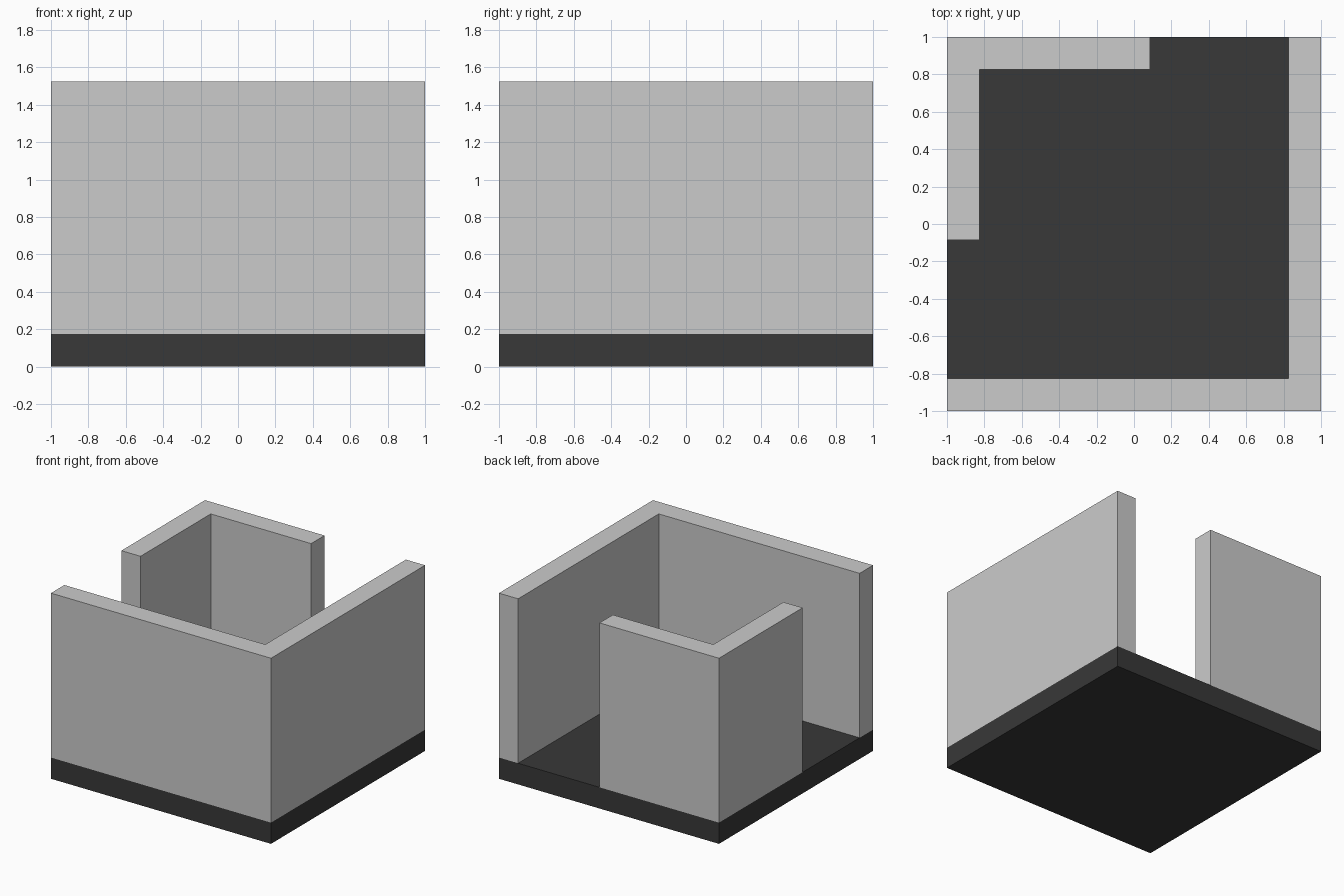
import bpy, bmesh

if "Cube" in bpy.data.objects:
    bpy.data.objects.remove(bpy.data.objects["Cube"])

T = 0.174      # wall and floor thickness
TOP = 1.525    # wall top
GAP = 0.086    # where the short walls stop


def extrude_outline(name, points, z0, z1):
    bm = bmesh.new()
    face = bm.faces.new([bm.verts.new((x, y, z0)) for x, y in points])
    out = bmesh.ops.extrude_face_region(bm, geom=[face])
    top = [v for v in out["geom"] if isinstance(v, bmesh.types.BMVert)]
    bmesh.ops.translate(bm, verts=top, vec=(0, 0, z1 - z0))
    bmesh.ops.recalc_face_normals(bm, faces=bm.faces)
    mesh = bpy.data.meshes.new(name)
    bm.to_mesh(mesh)
    bm.free()
    obj = bpy.data.objects.new(name, mesh)
    bpy.context.collection.objects.link(obj)
    return obj


# Dark floor slab
floor = extrude_outline("floor", [(-1, -1), (1, -1), (1, 1), (-1, 1)], 0, T)
dark = bpy.data.materials.new("dark_floor")
dark.diffuse_color = (0.04, 0.04, 0.04, 1)
dark.use_nodes = True
dark.node_tree.nodes["Principled BSDF"].inputs["Base Color"].default_value = dark.diffuse_color
floor.data.materials.append(dark)

# Long L-shaped wall along the front and right
extrude_outline("front_right_wall", [
    (-1, -1), (1, -1), (1, 1), (1 - T, 1), (1 - T, T - 1), (-1, T - 1)], T, TOP)

# Short L-shaped wall around the back left corner
extrude_outline("back_left_wall", [
    (-1, 1), (-1, -GAP), (T - 1, -GAP), (T - 1, 1 - T), (GAP, 1 - T), (GAP, 1)], T, TOP)
